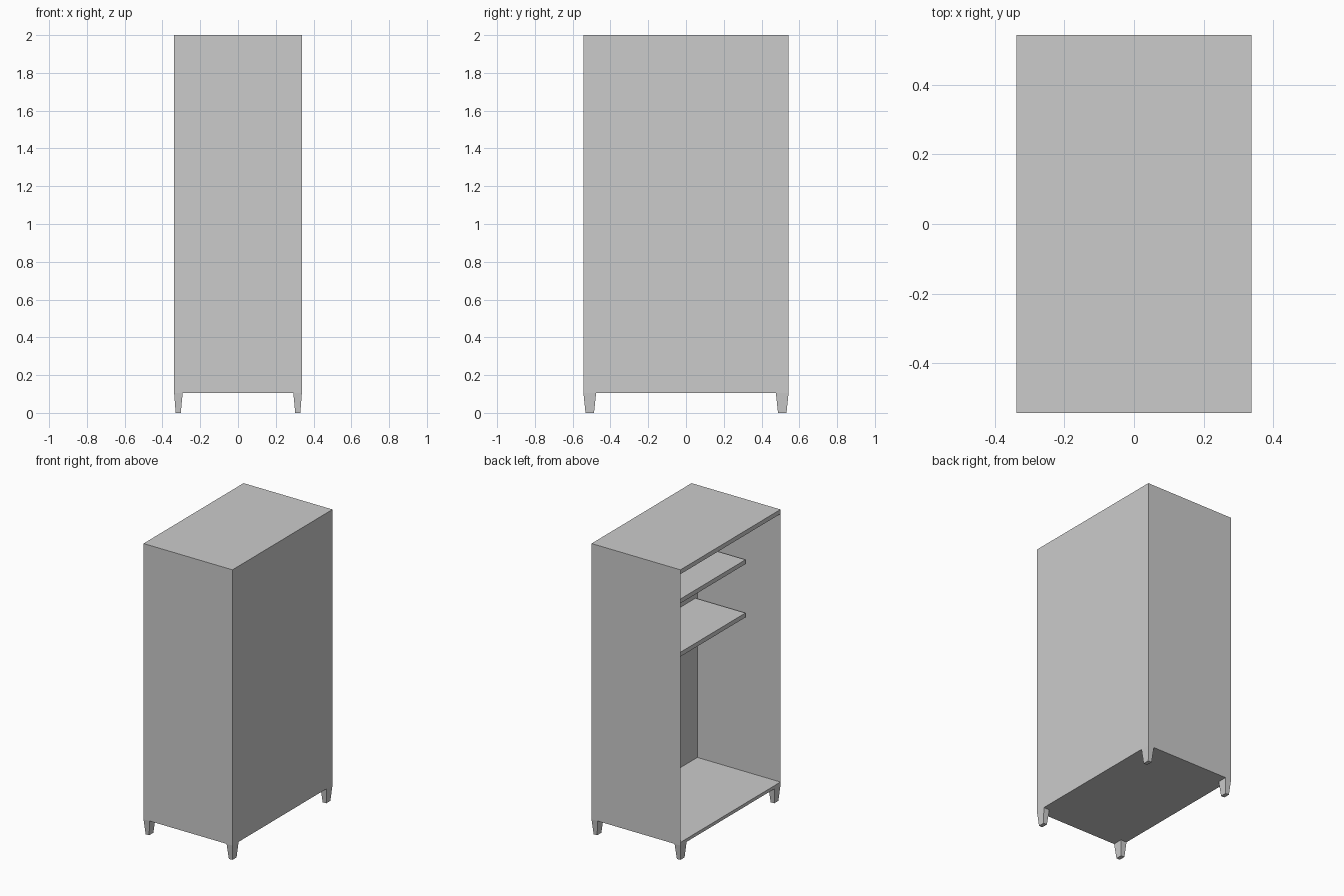
import bpy, bmesh

if "Cube" in bpy.data.objects:
    bpy.data.objects.remove(bpy.data.objects["Cube"])

HX, HY = 0.338, 0.543      # half width and half depth of the cabinet
Z0, Z1 = 0.105, 2.0        # underside and top of the cabinet
SIDE, BACK, SLAB = 0.02, 0.044, 0.03


def make_object(name, bm):
    bmesh.ops.recalc_face_normals(bm, faces=bm.faces)
    mesh = bpy.data.meshes.new(name)
    bm.to_mesh(mesh)
    bm.free()
    obj = bpy.data.objects.new(name, mesh)
    bpy.context.collection.objects.link(obj)
    return obj


def rect(bm, x, y, z):
    (xa, xb), (ya, yb) = x, y
    return [bm.verts.new(p) for p in ((xa, ya, z), (xb, ya, z), (xb, yb, z), (xa, yb, z))]


def block(name, x0, y0, z0, x1=None, y1=None, z1=None):
    """Box or tapered block between a lower and an upper rectangle."""
    bm = bmesh.new()
    low = rect(bm, x0, y0, z0)
    high = rect(bm, x1 or x0, y1 or y0, z1)
    bm.faces.new(low[::-1])
    bm.faces.new(high)
    for i in range(4):
        j = (i + 1) % 4
        bm.faces.new((low[i], low[j], high[j], high[i]))
    return make_object(name, bm)


# Carcass: full-size block with the compartment pressed in from the open -x side
body = bmesh.new()
low, high = rect(body, (-HX, HX), (-HY, HY), Z0), rect(body, (-HX, HX), (-HY, HY), Z1)
body.faces.new(low[::-1])
body.faces.new(high)
for i in range(4):
    j = (i + 1) % 4
    body.faces.new((low[i], low[j], high[j], high[i]))
mouth = min(body.faces, key=lambda f: f.calc_center_median().x)
bmesh.ops.inset_region(body, faces=[mouth], thickness=SIDE)
for v in mouth.verts:
    v.co.z = Z1 - SLAB if v.co.z > 1 else Z0 + 0.022
cavity = bmesh.ops.extrude_discrete_faces(body, faces=[mouth])["faces"][0]
for v in cavity.verts:
    v.co.x = HX - BACK
make_object("cabinet_carcass", body)

# Shelves spanning wall to wall, set back from the opening
for name, top in (("upper_shelf", 1.595), ("lower_shelf", 1.229)):
    block(name, (-0.086, HX - BACK), (-HY + SIDE, HY - SIDE), top - SLAB, z1=top)

# Tapered corner legs
for sx, side in ((-1, "left"), (1, "right")):
    for sy, end in ((-1, "front"), (1, "back")):
        block(f"{end}_{side}_leg",
              (sx * 0.303, sx * 0.33), (sy * 0.487, sy * 0.532), 0.0,
              (sx * 0.293, sx * HX), (sy * 0.476, sy * HY), Z0)
